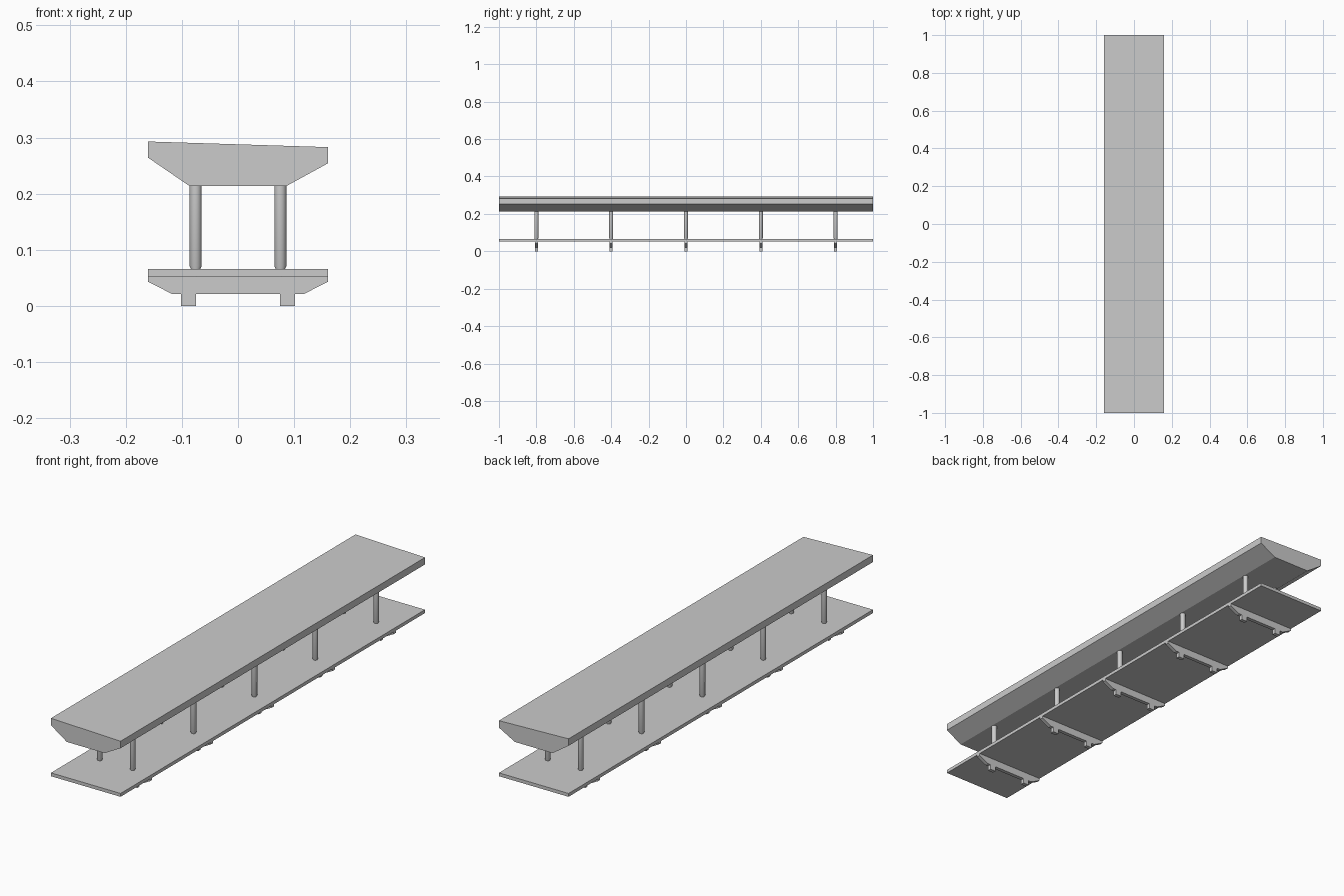
import bpy, bmesh, math

if "Cube" in bpy.data.objects:
    bpy.data.objects.remove(bpy.data.objects["Cube"])


def finish(name, bm):
    bmesh.ops.recalc_face_normals(bm, faces=bm.faces)
    mesh = bpy.data.meshes.new(name)
    bm.to_mesh(mesh)
    bm.free()
    obj = bpy.data.objects.new(name, mesh)
    bpy.context.collection.objects.link(obj)
    return obj


def extrude_profile(name, points, length, y=0.0):
    """Extrude an x/z outline along y, centred on y."""
    bm = bmesh.new()
    face = bm.faces.new([bm.verts.new((x, y - length / 2, z)) for x, z in points])
    new = bmesh.ops.extrude_face_region(bm, geom=[face])["geom"]
    verts = [g for g in new if isinstance(g, bmesh.types.BMVert)]
    bmesh.ops.translate(bm, vec=(0, length, 0), verts=verts)
    return finish(name, bm)


def turned_post(name, x, y, profile, sides=20):
    """Revolve a radius/z outline around a vertical axis."""
    bm = bmesh.new()
    verts = [bm.verts.new((x + r, y, z)) for r, z in profile]
    edges = [bm.edges.new(pair) for pair in zip(verts, verts[1:])]
    bmesh.ops.spin(bm, geom=verts + edges, cent=(x, y, 0), axis=(0, 0, 1),
                   angle=math.tau, steps=sides, use_duplicate=False)
    bmesh.ops.remove_doubles(bm, verts=bm.verts, dist=1e-5)
    obj = finish(name, bm)
    bpy.ops.object.select_all(action='DESELECT')
    obj.select_set(True)
    bpy.context.view_layer.objects.active = obj
    bpy.ops.object.shade_smooth_by_angle(angle=math.radians(35))
    return obj


# Canopy roof: sloping top and tapered underside
extrude_profile("roof", [(-0.16, 0.293), (-0.16, 0.264), (-0.087, 0.214),
                         (0.087, 0.214), (0.16, 0.254), (0.16, 0.283)], 2.0)

# Platform deck
extrude_profile("deck", [(-0.16, 0.052), (0.16, 0.052),
                         (0.16, 0.066), (-0.16, 0.066)], 2.0)

# Tapered cross beam outline with two feet (right half, mirrored)
half = [(0.075, 0.021), (0.075, 0.0), (0.102, 0.0), (0.102, 0.021),
        (0.117, 0.021), (0.16, 0.043), (0.16, 0.052)]
beam = half + [(-x, z) for x, z in reversed(half)]

# Column outline: narrowed base passing through the deck
column = [(0, 0.0515), (0.0085, 0.0515), (0.0085, 0.066),
          (0.0108, 0.071), (0.0108, 0.214), (0, 0.214)]

for i in range(5):
    y = -0.8 + 0.4 * i
    extrude_profile(f"cross_beam_{i + 1}", beam, 0.016, y)
    for side, x in (("left", -0.0755), ("right", 0.0755)):
        turned_post(f"column_{side}_{i + 1}", x, y, column)
